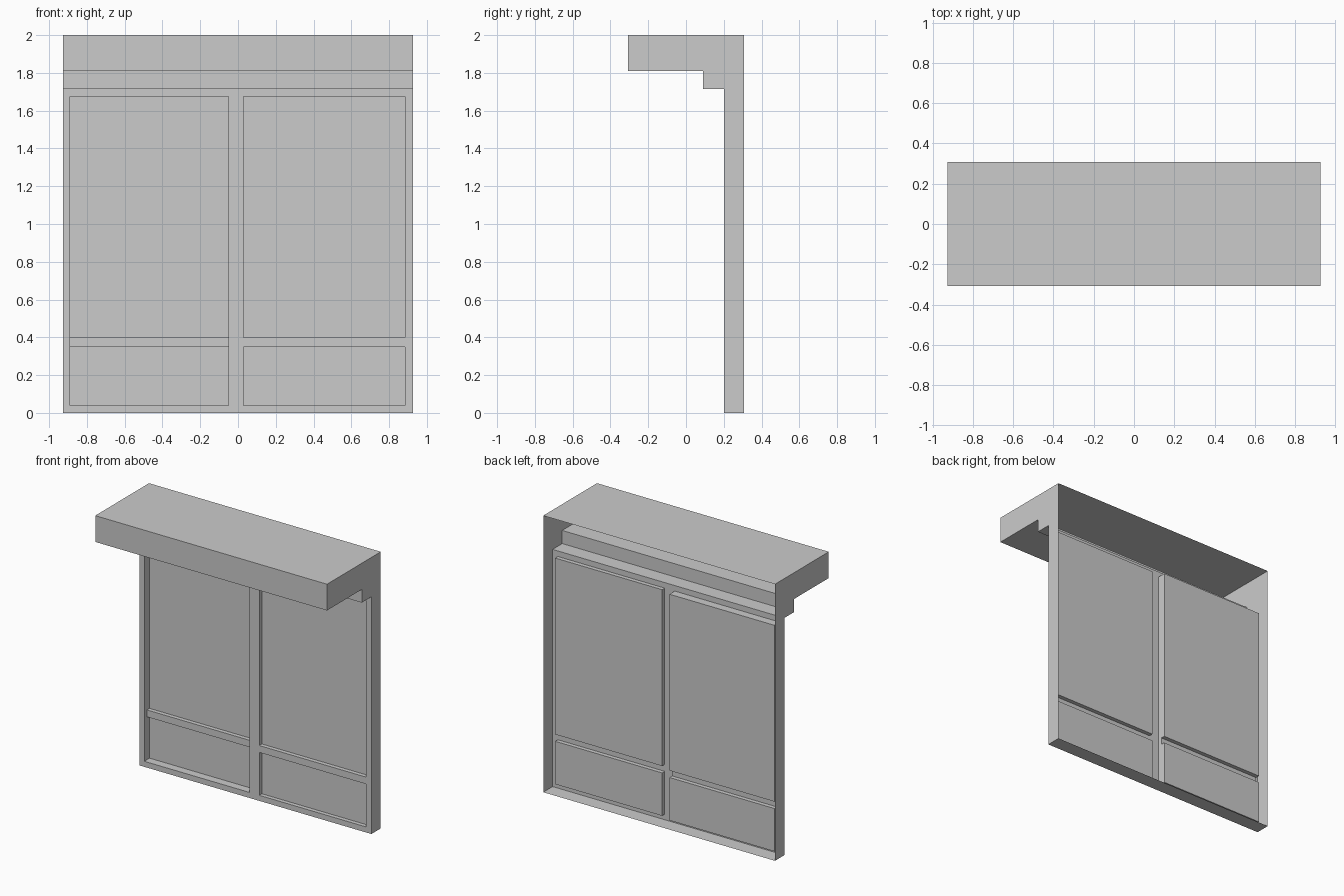
import bpy, bmesh

if "Cube" in bpy.data.objects:
    bpy.data.objects.remove(bpy.data.objects["Cube"])

W = 0.927      # half width
D = 0.307      # half depth
FRONT = 0.20   # front plane of the wall
STEP = 0.03    # depth of one sliding-leaf offset


def finish(name, bm):
    bmesh.ops.remove_doubles(bm, verts=bm.verts, dist=1e-5)
    mesh = bpy.data.meshes.new(name)
    bm.to_mesh(mesh)
    bm.free()
    obj = bpy.data.objects.new(name, mesh)
    bpy.context.collection.objects.link(obj)
    return obj


def face(bm, pts):
    return bm.faces.new([bm.verts.new(p) for p in pts])


# Canopy housing: open-backed shell swept along x, with two end caps
profile = [(D, 0), (FRONT, 0), (FRONT, 1.715), (0.09, 1.715),
           (0.09, 1.81), (-D, 1.81), (-D, 2), (D, 2)]
bm = bmesh.new()
for i, (a, b) in enumerate(zip(profile, profile[1:])):
    if i != 1:  # the wall itself is the door front below
        face(bm, [(-W, *a), (W, *a), (W, *b), (-W, *b)])
face(bm, [(-W, *p) for p in profile])
face(bm, [(W, *p) for p in reversed(profile)])
finish("canopy_housing", bm)

# Door front: thin sheet stepped back at the leaves and panes
xs = [-W, -0.89, -0.05, 0.03, 0.885, W]
zs = [0, 0.04, 0.35, 0.40, 1.675, 1.715]
depth_rows = [[0, 0, 0, 0, 0],    # sill
              [0, 2, 0, 1, 0],    # lower panes
              [0, 1, 0, 0, 0],    # rail, set back on the rear leaf
              [0, 2, 0, 1, 0],    # upper panes
              [0, 0, 0, 0, 0]]    # header
bm = bmesh.new()
for j in range(5):
    for i in range(5):
        x0, x1, z0, z1 = xs[i], xs[i + 1], zs[j], zs[j + 1]
        y = FRONT + STEP * depth_rows[j][i]
        face(bm, [(x0, y, z0), (x1, y, z0), (x1, y, z1), (x0, y, z1)])
        # returns to the right and upper neighbours
        if i < 4:
            r = FRONT + STEP * depth_rows[j][i + 1]
            if r != y:
                face(bm, [(x1, y, z0), (x1, r, z0), (x1, r, z1), (x1, y, z1)])
        if j < 4:
            u = FRONT + STEP * depth_rows[j + 1][i]
            if u != y:
                face(bm, [(x0, y, z1), (x1, y, z1), (x1, u, z1), (x0, u, z1)])
finish("sliding_door_front", bm)
